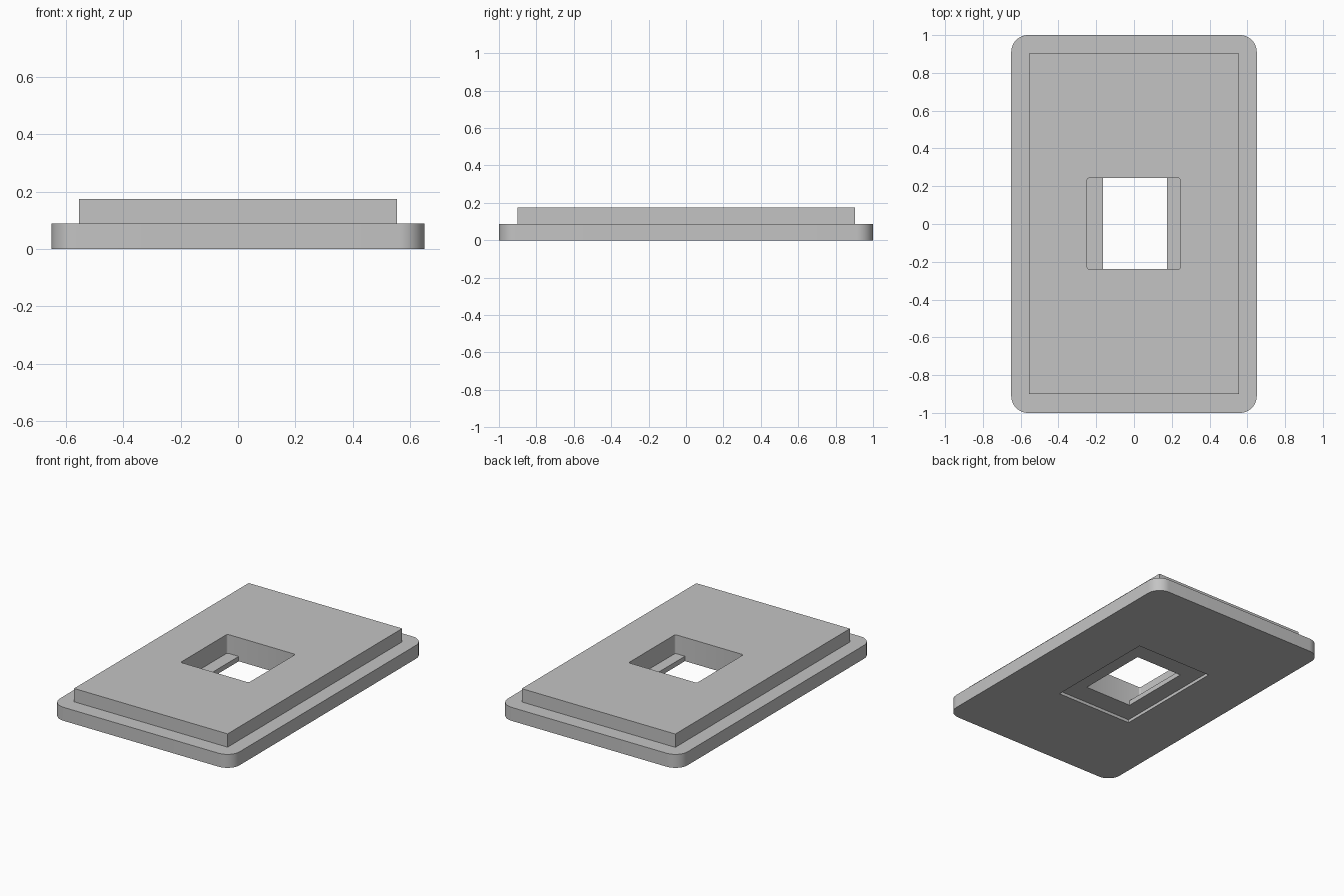
import bpy
import bmesh
import math
from mathutils import Vector

default = bpy.data.objects.get("Cube")
if default:
    bpy.data.objects.remove(default, do_unlink=True)

grey = bpy.data.materials.new("plain grey")
grey.use_nodes = True
colour = (0.55, 0.55, 0.55, 1)
grey.diffuse_color = colour
grey.node_tree.nodes["Principled BSDF"].inputs["Base Color"].default_value = colour


def slab(name, low, high, radius=0, segments=8):
    """Box between two corners, with optional rounded upright edges."""
    low, high = Vector(low), Vector(high)
    bm = bmesh.new()
    bmesh.ops.create_cube(bm, size=1)
    for v in bm.verts:
        v.co = (low + high) / 2 + v.co * (high - low)
    if radius:
        upright = [e for e in bm.edges
                   if abs(e.verts[0].co.z - e.verts[1].co.z) > 1e-5]
        bmesh.ops.bevel(bm, geom=upright, offset=radius, segments=segments,
                        profile=0.5, affect='EDGES')
    mesh = bpy.data.meshes.new(name)
    bm.to_mesh(mesh)
    bm.free()
    mesh.materials.append(grey)
    obj = bpy.data.objects.new(name, mesh)
    bpy.context.collection.objects.link(obj)
    return obj


def combine(target, tool, operation):
    """Apply a boolean and discard the tool."""
    mod = target.modifiers.new(operation.title(), 'BOOLEAN')
    mod.object = tool
    mod.operation = operation
    mod.solver = 'EXACT'
    bpy.context.view_layer.objects.active = target
    bpy.ops.object.modifier_apply(modifier=mod.name)
    bpy.data.objects.remove(tool, do_unlink=True)


# Rounded base plate with a raised rectangular block
body = slab("stepped_plate", (-0.65, -1, 0), (0.65, 1, 0.088), 0.09, 12)
block = slab("raised_block", (-0.555, -0.9, 0.045), (0.555, 0.903, 0.175))
combine(body, block, 'UNION')

# Shallow recess underneath, then the window through everything
recess = slab("underside_recess", (-0.275, -0.38, -0.1), (0.275, 0.38, 0.02))
combine(body, recess, 'DIFFERENCE')
window = slab("window_cutter", (-0.248, -0.239, -0.2), (0.245, 0.243, 0.4), 0.01, 3)
combine(body, window, 'DIFFERENCE')

# Two ledges that narrow the window at its foot
ledges = [slab("left_ledge", (0.175, -0.239, 0.02), (0.245, 0.243, 0.052)),
          slab("right_ledge", (-0.248, -0.239, 0.02), (-0.165, 0.243, 0.052))]

# Smooth only the rounded corners
bpy.ops.object.select_all(action='DESELECT')
for obj in [body] + ledges:
    obj.select_set(True)
bpy.context.view_layer.objects.active = body
bpy.ops.object.shade_smooth_by_angle(angle=math.radians(35))
